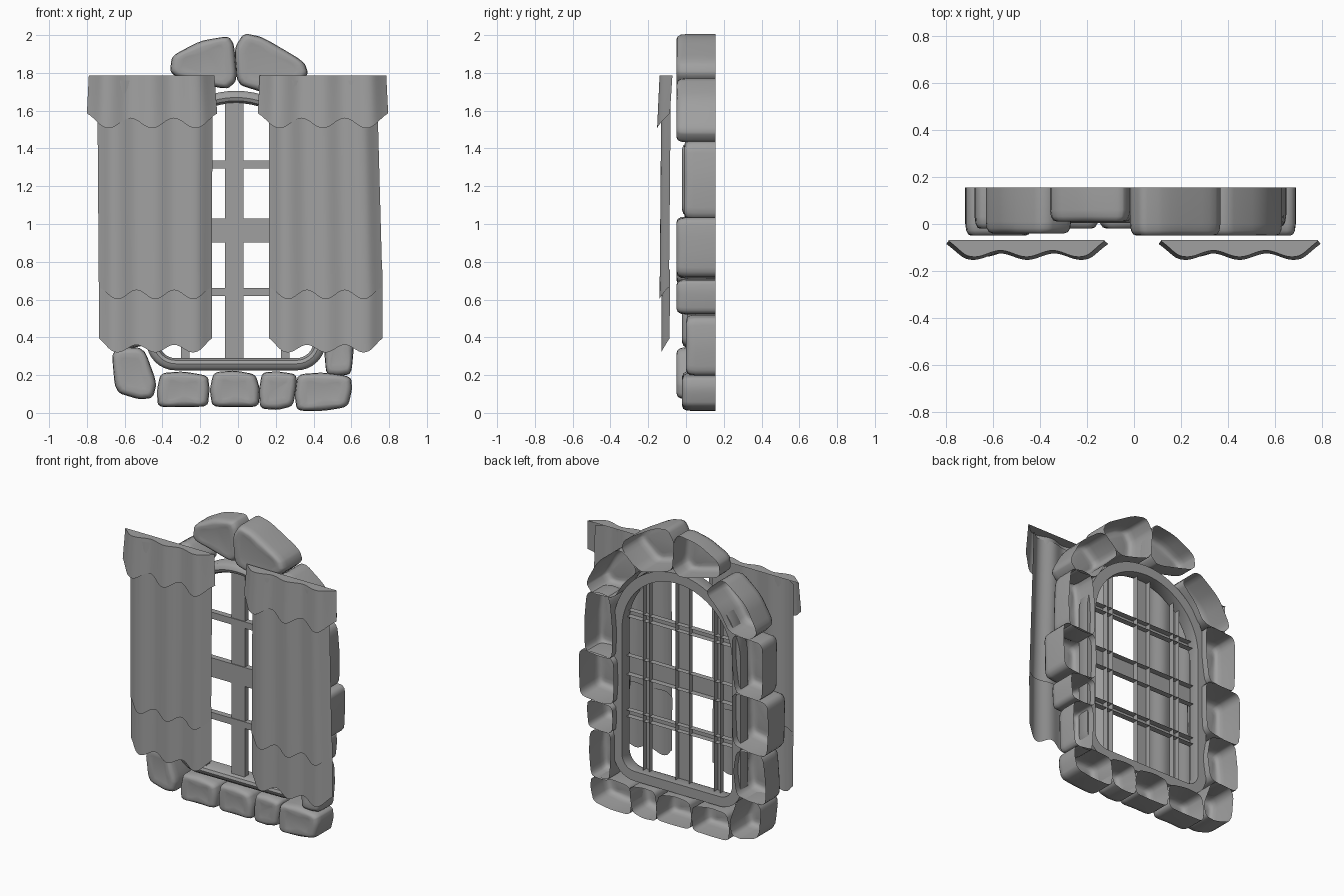
import bpy
import bmesh
import random
from math import sin, cos, pi, atan2
from mathutils import Vector

random.seed(4)
BACK = 0.155
CX = -0.01

cube = bpy.data.objects.get("Cube")
if cube:
    bpy.data.objects.remove(cube, do_unlink=True)

grey = bpy.data.materials.new("plain_grey")
grey.use_nodes = True
COLOUR = (0.35, 0.35, 0.35, 1)
grey.diffuse_color = COLOUR
grey.node_tree.nodes["Principled BSDF"].inputs["Base Color"].default_value = COLOUR


def finish(name, bm, angle=0.7):
    """Turn a bmesh into a shaded object."""
    mesh = bpy.data.meshes.new(name)
    bm.to_mesh(mesh)
    bm.free()
    mesh.materials.append(grey)
    obj = bpy.data.objects.new(name, mesh)
    bpy.context.collection.objects.link(obj)
    bpy.ops.object.select_all(action="DESELECT")
    obj.select_set(True)
    bpy.context.view_layer.objects.active = obj
    bpy.ops.object.shade_smooth_by_angle(angle=angle)
    return obj


def loft(name, rows, ring=False, tube=False, cap=False, angle=0.7):
    """Skin rows of points; ring closes each row, tube joins last row to first."""
    bm = bmesh.new()
    grid = [[bm.verts.new(p) for p in row] for row in rows]
    pairs = list(zip(grid, grid[1:]))
    if tube:
        pairs.append((grid[-1], grid[0]))
    count = len(grid[0])
    for a, b in pairs:
        for i in range(count if ring else count - 1):
            j = (i + 1) % count
            bm.faces.new((a[i], b[i], b[j], a[j]))
    if cap:
        bm.faces.new(list(reversed(grid[-1])))
    if tube:
        bmesh.ops.recalc_face_normals(bm, faces=bm.faces)
    return finish(name, bm, angle)


# Stones: hollow shells, open at the back, with a worn and rounded front
def stone(name, outline, front):
    pts = [Vector(p) for p in outline]
    mid = sum(pts, Vector((0, 0))) / len(pts)
    pts.sort(key=lambda p: -atan2(p.y - mid.y, p.x - mid.x))
    for _ in range(2):  # cut the corners
        cut = []
        for p, q in zip(pts, pts[1:] + pts[:1]):
            cut += [p.lerp(q, 0.16), p.lerp(q, 0.84)]
        pts = cut
    rows = []
    for inset, y in ((0, BACK), (0, front + 0.05), (0.004, front + 0.022),
                     (0.014, front + 0.006), (0.032, front), (0.06, front + 0.004)):
        row = []
        for p in pts:
            q = p + (mid - p).normalized() * inset
            row.append((q.x, y, q.y))
        rows.append(row)
    loft(name, rows, ring=True, cap=True, angle=0.9)


def block(name, x0, x1, z0, z1, front):
    """A roughly rectangular stone with wobbly corners."""
    def wobble():
        return random.uniform(0, 0.025)
    xm, zm = (x0 + x1) / 2, (z0 + z1) / 2
    stone(name, [(x0 + wobble(), z0 + wobble() / 2), (xm, z0), (x1 - wobble(), z0 + wobble()),
                 (x1, zm + wobble()), (x1 - wobble(), z1 - wobble()), (xm, z1),
                 (x0 + wobble(), z1 - wobble() / 2), (x0, zm - wobble())], front)


for i, spec in enumerate([(-0.43, -0.15, 0.03, 0.22, -0.02), (-0.15, 0.115, 0.03, 0.225, -0.02),
                          (0.11, 0.31, 0.015, 0.22, -0.01), (0.3, 0.605, 0.01, 0.215, -0.02)]):
    block(f"sill_stone_{i + 1}", *spec)

for i, spec in enumerate([(0.455, 0.615, 0.195, 0.52, 0.0), (0.44, 0.63, 0.52, 0.71, -0.05),
                          (0.43, 0.69, 0.71, 1.035, -0.05), (0.44, 0.65, 1.02, 1.45, -0.01)]):
    block(f"left_side_stone_{i + 1}", *spec)

for i, spec in enumerate([(-0.7, -0.46, 0.34, 0.67, -0.02), (-0.72, -0.45, 0.67, 1.04, -0.05),
                          (-0.68, -0.45, 1.04, 1.43, -0.02)]):
    block(f"right_side_stone_{i + 1}", *spec)

stone("right_corner_stone", [(-0.67, 0.34), (-0.5, 0.35), (-0.43, 0.16), (-0.45, 0.08),
                             (-0.52, 0.07), (-0.65, 0.11)], -0.05)
stone("right_top_stone", [(-0.36, 1.81), (-0.35, 1.89), (-0.2, 1.97), (-0.05, 1.995),
                          (-0.02, 1.95), (-0.005, 1.76), (-0.06, 1.71), (-0.33, 1.78)], 0.01)
stone("left_top_stone", [(-0.005, 1.74), (-0.02, 1.93), (0.03, 2.01), (0.13, 1.99),
                         (0.35, 1.86), (0.375, 1.79), (0.24, 1.67), (0.12, 1.7)], -0.05)

# Arch shoulders, one on each side
for name, s, front in (("left", 1, -0.05), ("right", -1, -0.04)):
    stone(name + "_shoulder_stone",
          [(s * x, z) for x, z in [(0.38, 1.79), (0.55, 1.66), (0.64, 1.49), (0.59, 1.43),
                                   (0.43, 1.44), (0.36, 1.56), (0.25, 1.67)]], front)


# Arched frame: one profile swept round the opening
def opening(d, y):
    row = []
    for cx, cz, r, start, steps in ((0, 1.23, 0.41, 0, 32), (-0.32, 0.38, 0.09, pi, 8),
                                    (0.32, 0.38, 0.09, 1.5 * pi, 8)):
        sweep = pi if steps == 32 else pi / 2
        for k in range(steps + 1):
            a = start + sweep * k / steps
            row.append((CX + cx + (r + d) * cos(a), y, cz + (r + d) * sin(a)))
    return row


loft("arched_frame", [opening(d, y) for d, y in
                      ((0, 0.11), (0, 0.035), (0.012, 0.012), (0.03, 0.005),
                       (0.05, 0.012), (0.065, 0.03), (0.065, 0.11))], ring=True, tube=True)


# Window bars: channels left open at the back
def bar(name, x0, x1, z0, z1, y0, y1):
    bm = bmesh.new()
    bmesh.ops.create_cube(bm, size=1)
    for v in bm.verts:
        v.co = ((x0 + x1) / 2 + v.co.x * (x1 - x0), (y0 + y1) / 2 + v.co.y * (y1 - y0),
                (z0 + z1) / 2 + v.co.z * (z1 - z0))
    bm.normal_update()
    bmesh.ops.delete(bm, geom=[f for f in bm.faces if f.normal.y > 0.5], context="FACES")
    finish(name, bm, 0.5)


for name, x, half, top in (("middle", -0.02, 0.05, 1.65), ("left", 0.25, 0.022, 1.56),
                           ("right", -0.28, 0.022, 1.56)):
    bar(name + "_upright_bar", x - half, x + half, 0.28, top, 0.03, 0.07)
for name, z, half in (("lower", 0.64, 0.022), ("middle", 0.965, 0.064), ("upper", 1.315, 0.022)):
    bar(name + "_cross_bar", CX - 0.42, CX + 0.42, z - half, z + half, 0.025, 0.065)


# Shutters: corrugated sheets with scalloped lower edges
def sheet(name, top, bottom, y_top, y_bottom, depth, drop, lift, lid=False):
    cols = 48
    rows = []
    steps = 6
    for k in range(steps + 1):
        t = k / steps
        row = []
        for i in range(cols + 1):
            u = i / cols
            ridge = 0.5 - 0.5 * cos(6 * pi * u)
            edge = sin(pi / 2 * min(1, 8 * u, 8 * (1 - u)))
            x = (top[0] + (top[1] - top[0]) * u) * (1 - t) + (bottom[0] + (bottom[1] - bottom[0]) * u) * t
            scallop = bottom[2] - drop * ridge + lift * (1 - edge)
            y = y_top + (y_bottom - y_top) * t - depth * (0.6 * edge + 0.4 * ridge * edge)
            row.append((x, y, top[2] + (scallop - top[2]) * t))
        rows.append(row)
    if lid:  # flat top running back to the wall side
        rows.insert(0, [(p[0], y_top + 0.004, top[2]) for p in rows[0]])
    loft(name, rows)


for name, cap_top, cap_low, high, low in (
        ("right", (-0.79, -0.125), (-0.8, -0.11), (-0.745, -0.135), (-0.737, -0.138)),
        ("left", (0.115, 0.785), (0.105, 0.795), (0.165, 0.735), (0.165, 0.765))):
    sheet(name + "_shutter_cap", (*cap_top, 1.785), (*cap_low, 1.56),
          -0.072, -0.085, 0.068, 0.053, 0.025, lid=True)
    sheet(name + "_shutter_panel", (*high, 1.76), (*low, 0.65),
          -0.08, -0.09, 0.05, 0.048, 0.015)
    sheet(name + "_shutter_lower_panel", (*low, 0.76), (*low, 0.36),
          -0.084, -0.087, 0.044, 0.04, 0.035)
